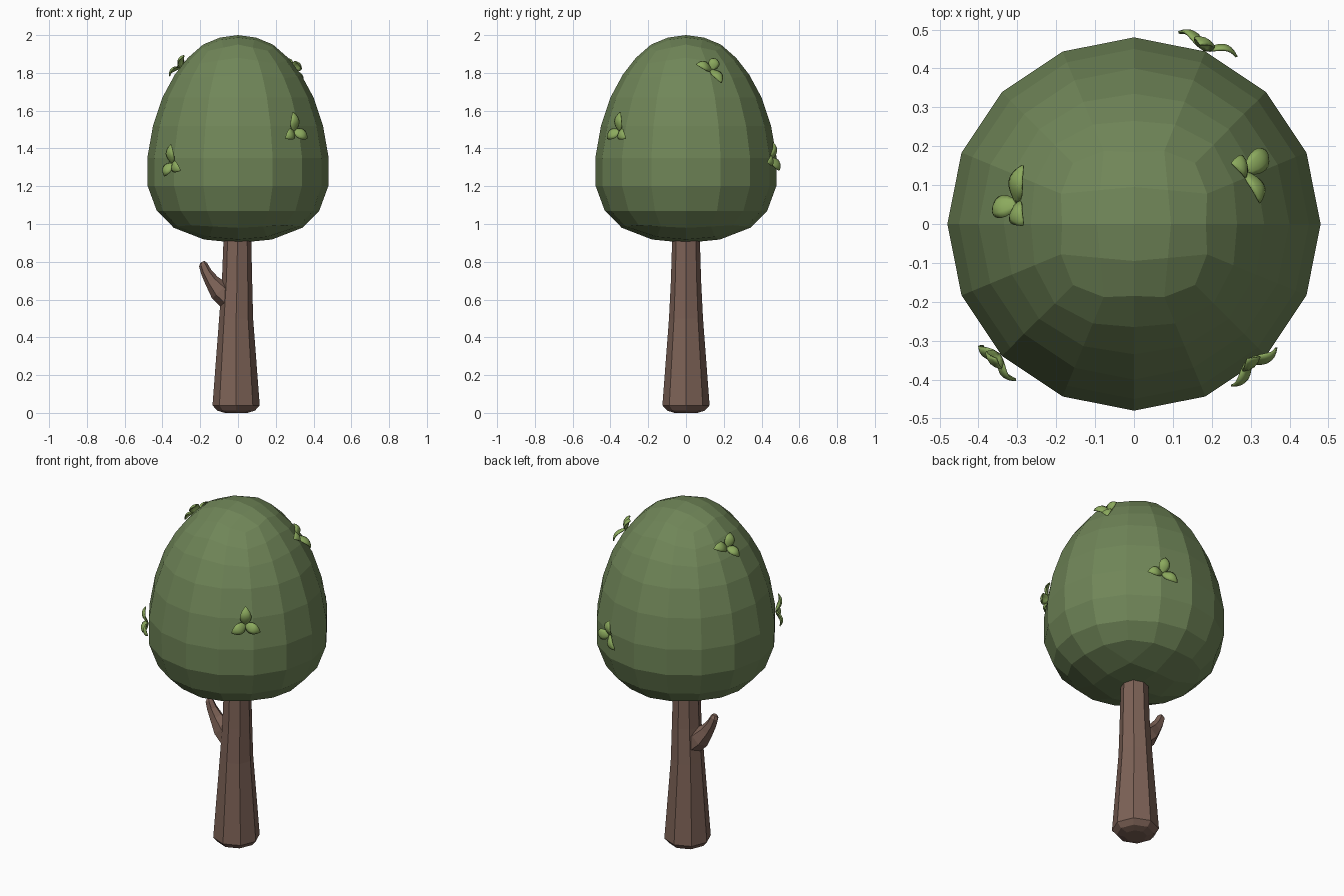
import bpy, bmesh, math
from mathutils import Vector

if "Cube" in bpy.data.objects:
    bpy.data.objects.remove(bpy.data.objects["Cube"])


def material(name, rgb):
    m = bpy.data.materials.new(name)
    m.diffuse_color = (*rgb, 1)
    m.use_nodes = True
    m.node_tree.nodes["Principled BSDF"].inputs["Base Color"].default_value = m.diffuse_color
    return m


CROWN = material("crown green", (0.162, 0.238, 0.098))
BARK = material("bark brown", (0.205, 0.122, 0.094))
LEAF = material("leaf green", (0.26, 0.40, 0.11))


def finish(bm, name, mat, smooth=False):
    bmesh.ops.remove_doubles(bm, verts=bm.verts, dist=1e-5)
    bmesh.ops.recalc_face_normals(bm, faces=bm.faces)
    me = bpy.data.meshes.new(name)
    bm.to_mesh(me)
    bm.free()
    me.materials.append(mat)
    for p in me.polygons:
        p.use_smooth = smooth
    ob = bpy.data.objects.new(name, me)
    bpy.context.collection.objects.link(ob)
    return ob


# Egg-shaped crown profile (radius, height), bottom to top
PROFILE = [(0, .90), (.18, .918), (.34, .98), (.43, 1.07), (.478, 1.20), (.48, 1.35), (.45, 1.52),
           (.40, 1.67), (.335, 1.79), (.265, 1.88), (.185, 1.95), (.095, 1.987), (0, 2.0)]
BOTTOM, TOP = PROFILE[:6], PROFILE[:4:-1]


def lerp(points, x, a=0, b=1):
    """Piecewise linear lookup of column b at value x of column a."""
    for p, q in zip(points, points[1:]):
        if p[a] <= x <= q[a]:
            return p[b] + (q[b] - p[b]) * (x - p[a]) / (q[a] - p[a])
    return points[-1][b]


def crown_point(r, ang, half, square=1.0):
    """Point on the egg; square > 1 pushes the diagonal corners outward."""
    d = abs(math.sin(2 * ang)) ** 2
    rr = r * (1 + (square - 1) * d)
    return Vector((rr * math.cos(ang), rr * math.sin(ang), lerp(half, rr)))


# Crown: a rounded cube with 16 columns and 4 x 4 quad caps
bm = bmesh.new()


def cap(half, squares):
    def at(i, j):
        k = max(abs(i), abs(j))
        if k == 0:
            return Vector((0, 0, half[0][1]))
        # equal angle steps round each square ring
        if abs(i) >= abs(j):
            ang = (0 if i > 0 else math.pi) + (j / i) * math.pi / 4
        else:
            ang = (math.pi / 2 if j > 0 else -math.pi / 2) - (i / j) * math.pi / 4
        return crown_point(half[k][0], ang, half, squares[k])
    for i in range(-2, 2):
        for j in range(-2, 2):
            bm.faces.new([bm.verts.new(at(*c)) for c in ((i, j), (i + 1, j), (i + 1, j + 1), (i, j + 1))])


top_sq = {1: 1.3, 2: 1.2}
bot_sq = {1: 1.2, 2: 1.04}
cap(TOP, top_sq)
cap(BOTTOM, bot_sq)

rings = []
for k in range(2, len(PROFILE) - 2):
    r, z = PROFILE[k]
    half = BOTTOM if k <= 5 else TOP
    sq = {2: 1.04, 9: 1.09, 10: 1.2}.get(k, 1.03 if k == 8 else 1.0)
    rings.append([crown_point(r, n * math.pi / 8, half, sq) if sq != 1 else
                  Vector((r * math.cos(n * math.pi / 8), r * math.sin(n * math.pi / 8), z))
                  for n in range(16)])
for a, b in zip(rings, rings[1:]):
    for n in range(16):
        m = (n + 1) % 16
        bm.faces.new([bm.verts.new(p) for p in (a[n], a[m], b[m], b[n])])
finish(bm, "crown", CROWN)


def tube(name, stations, sides):
    """Tapered tube through (x, z, radius, tilt) stations in the xz plane, closed to points."""
    bm = bmesh.new()
    loops = []
    for x, z, r, tilt in stations:
        u = Vector((math.cos(tilt), 0, math.sin(tilt)))
        loops.append([bm.verts.new(Vector((x, 0, z)) + r * (u * math.cos(t) + Vector((0, math.sin(t), 0))))
                      for t in (2 * math.pi * n / sides for n in range(sides))])
    for a, b in zip(loops, loops[1:]):
        for n in range(sides):
            m = (n + 1) % sides
            bm.faces.new((a[n], a[m], b[m], b[n]))
    bm.faces.new(loops[0])
    bm.faces.new(loops[-1])
    return finish(bm, name, BARK)


# Trunk: octagonal, slightly rounded at the foot
tube("trunk", [(-.01, 0, .06, 0), (-.01, .012, .10, 0), (-.01, .04, .125, 0), (-.01, .50, .09, 0),
               (-.005, .70, .08, 0), (-.003, .96, .072, 0)], 8)

# Branch stub on the left
tube("branch", [(-.03, .59, .065, .65), (-.095, .645, .058, .75), (-.14, .70, .038, .6),
                (-.168, .745, .029, .45), (-.185, .785, .023, .4), (-.188, .80, .012, .4)], 6)


# Leaf sprigs: three arched leaves fanned on the crown surface
def sprig(name, azimuth, z, angles, lengths):
    a = math.radians(azimuth)
    r = lerp(PROFILE, z, 1, 0)
    slope = (lerp(PROFILE, z + .04, 1, 0) - lerp(PROFILE, z - .04, 1, 0)) / .08
    out = Vector((math.cos(a), math.sin(a), 0))
    up = (Vector((0, 0, 1)) + out * slope).normalized()
    right = Vector((-math.sin(a), math.cos(a), 0))
    normal = right.cross(up)
    base = out * r + Vector((0, 0, z))
    bm = bmesh.new()
    for ang, length in zip(angles, lengths):
        t = math.radians(ang)
        along = right * math.cos(t) + up * math.sin(t)
        side = normal.cross(along)
        grid = []
        for i in range(9):
            s = i / 8
            width = .029 * math.sin(math.pi * s ** .85) ** .8 if 0 < i < 8 else .001
            row = []
            for j in range(-2, 3):
                v = j / 2
                h = .002 + .032 * math.sin(math.pi * s * .85) - .010 * v * v * width / .029
                row.append(bm.verts.new(base + along * length * s + side * width * v + normal * h))
            grid.append(row)
        for p, q in zip(grid, grid[1:]):
            for j in range(4):
                bm.faces.new((p[j], p[j + 1], q[j + 1], q[j]))
    ob = finish(bm, name, LEAF, True)
    mod = ob.modifiers.new("thickness", 'SOLIDIFY')
    mod.thickness = .006
    mod.offset = 0


sprig("leaves_front_right", -50, 1.49, (90, 208, 332), (.10, .085, .085))
sprig("leaves_front_left", 224, 1.32, (88, 235, 335), (.10, .08, .085))
sprig("leaves_right", 25, 1.815, (165, 60, 285), (.09, .07, .10))
sprig("leaves_left", 170, 1.83, (170, 50, 295), (.10, .08, .08))
sprig("leaves_back", 68, 1.34, (80, 190, 325), (.09, .085, .095))
